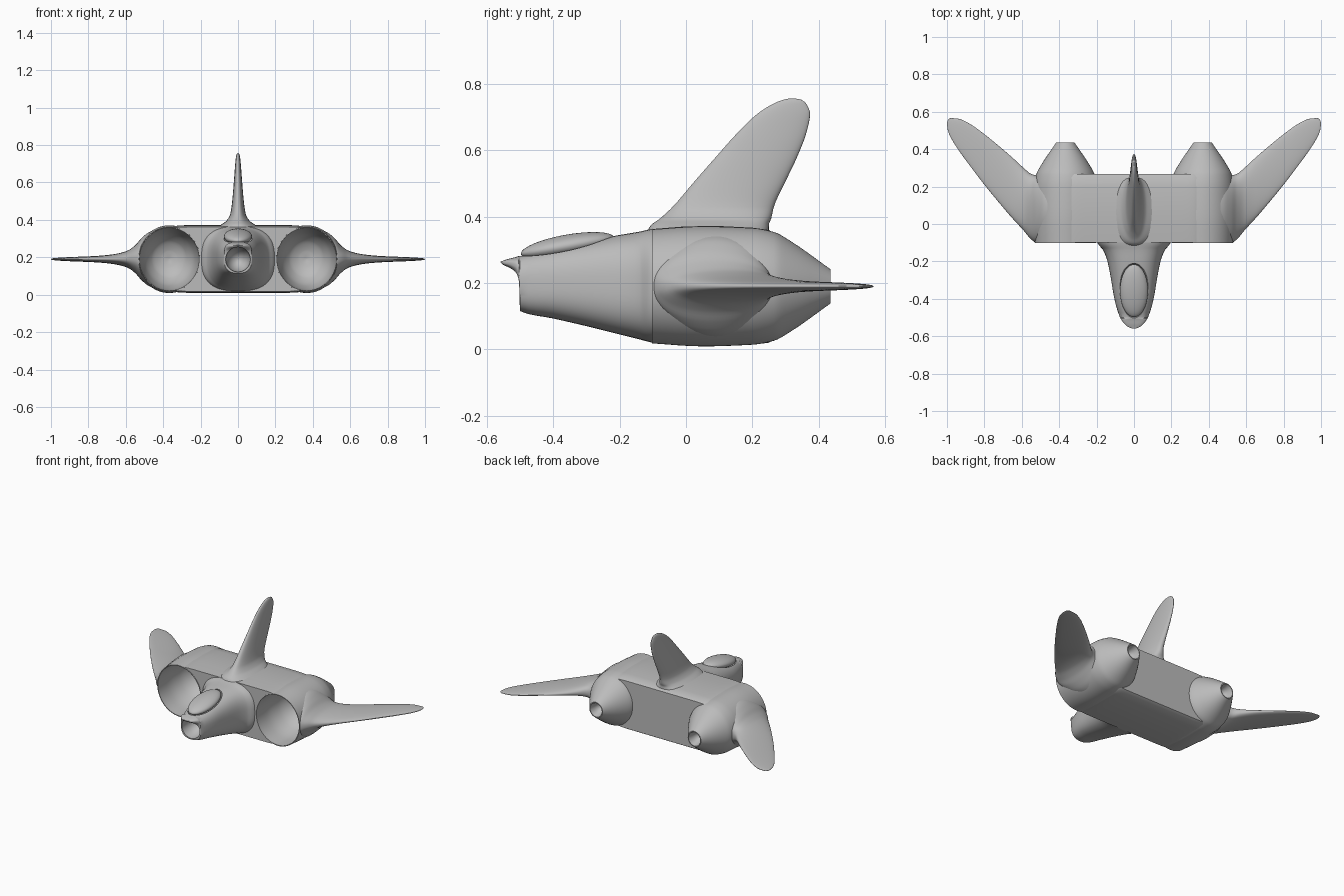
import bpy, bmesh, math
from mathutils import Matrix

cube = bpy.data.objects.get("Cube")
if cube:
    bpy.data.objects.remove(cube, do_unlink=True)

grey = bpy.data.materials.new("plain_grey")
grey.use_nodes = True
grey.diffuse_color = (0.5, 0.5, 0.5, 1)
grey.node_tree.nodes["Principled BSDF"].inputs["Base Color"].default_value = (0.5, 0.5, 0.5, 1)

MID_Z = 0.19
POD_X = 0.367


def power(v, p):
    return math.copysign(abs(v) ** p, v)


def circle(n=64):
    return [(math.cos(a), math.sin(a)) for a in (2 * math.pi * i / n for i in range(n))]


def smooth_rows(rows, steps=4):
    """Insert evenly blended rows with a monotone cubic through the stations."""
    def slope(i, k):
        if i in (0, len(rows) - 1):
            j = min(i, len(rows) - 2)
            return (rows[j + 1][k] - rows[j][k]) / (rows[j + 1][0] - rows[j][0])
        a = (rows[i][k] - rows[i - 1][k]) / (rows[i][0] - rows[i - 1][0])
        b = (rows[i + 1][k] - rows[i][k]) / (rows[i + 1][0] - rows[i][0])
        return 2 * a * b / (a + b) if a * b > 0 else 0
    out = []
    for i in range(len(rows) - 1):
        h = rows[i + 1][0] - rows[i][0]
        for s in range(steps):
            t = s / steps
            row = [rows[i][0] + h * t]
            for k in range(1, len(rows[0])):
                p, q = rows[i][k], rows[i + 1][k]
                row.append((2*t**3 - 3*t*t + 1) * p + (t**3 - 2*t*t + t) * h * slope(i, k)
                           + (3*t*t - 2*t**3) * q + (t**3 - t*t) * h * slope(i + 1, k))
            out.append(row)
    return out + [list(rows[-1])]


def skin(name, rings):
    """Closed skin through a list of equal rings."""
    bm = bmesh.new()
    loops = [[bm.verts.new(p) for p in ring] for ring in rings]
    n = len(loops[0])
    for a, b in zip(loops, loops[1:]):
        for i in range(n):
            j = (i + 1) % n
            bm.faces.new((a[i], a[j], b[j], b[i]))
    bm.faces.new(loops[0])
    bm.faces.new(loops[-1])
    bmesh.ops.recalc_face_normals(bm, faces=bm.faces)
    return to_object(name, bm)


def to_object(name, bm):
    mesh = bpy.data.meshes.new(name)
    bm.to_mesh(mesh)
    bm.free()
    mesh.materials.append(grey)
    ob = bpy.data.objects.new(name, mesh)
    bpy.context.collection.objects.link(ob)
    return ob


def lathe(name, profile, x, z, x_scale=1.0):
    """Round part along y from (y, radius) points."""
    return skin(name, [[(x + c * r * x_scale, y, z + s * r) for c, s in circle()]
                       for y, r in profile])


def hull(name, rows, corner):
    """Part along y from (y, bottom, top, half width) stations."""
    return skin(name, [[(w * power(c, corner), y, (lo + hi) / 2 + (hi - lo) / 2 * power(s, corner))
                        for c, s in circle()] for y, lo, hi, w in rows])


def blade_rings(rows):
    """(span, y, thickness) rings from (span, leading, trailing, half thickness)."""
    return [[(d, (a + b) / 2 + (b - a) / 2 * c, t * power(s, 0.85)) for c, s in circle()]
            for d, a, b, t in smooth_rows(rows)]


def ellipsoid(name, sx, sy, sz):
    bm = bmesh.new()
    place = (Matrix.Translation((0, -0.357, 0.312)) @ Matrix.Rotation(math.radians(10), 4, "X")
             @ Matrix.Diagonal((sx, sy, sz, 1)))
    bmesh.ops.create_uvsphere(bm, u_segments=48, v_segments=24, radius=1, matrix=place)
    return to_object(name, bm)


def mirror(ob):
    m = ob.modifiers.new("mirror", "MIRROR")
    m.use_mirror_merge = False
    return ob


def cut(ob, *cutters):
    for c in cutters:
        m = ob.modifiers.new("cut", "BOOLEAN")
        m.operation, m.solver, m.object = "DIFFERENCE", "EXACT", c


# Engine pods
pods = mirror(lathe("engine_pods", smooth_rows([
    (-0.102, 0.172), (0.05, 0.181), (0.2, 0.176), (0.265, 0.164),
    (0.31, 0.14), (0.435, 0.052)]), POD_X, MID_Z, 0.95))

# Wings with thick blended roots
wings = mirror(skin("wings", [[(d, y, MID_Z + t) for d, y, t in ring] for ring in blade_rings([
    (0.43, -0.09, 0.27, 0.163), (0.48, -0.095, 0.265, 0.142), (0.52, -0.1, 0.26, 0.108),
    (0.55, -0.082, 0.268, 0.074), (0.59, -0.035, 0.3, 0.046), (0.65, 0.03, 0.355, 0.029),
    (0.72, 0.112, 0.415, 0.02), (0.8, 0.21, 0.48, 0.015), (0.88, 0.315, 0.537, 0.012),
    (0.94, 0.398, 0.563, 0.009), (0.98, 0.463, 0.566, 0.006), (0.995, 0.5, 0.556, 0.004),
    (1.0, 0.53, 0.54, 0.001)])]))

# Tail fin with flared base
fin = skin("tail_fin", [[(t, y, d) for d, y, t in ring] for ring in blade_rings([
    (0.36, -0.115, 0.25, 0.115), (0.375, -0.105, 0.25, 0.09), (0.395, -0.078, 0.257, 0.062),
    (0.43, -0.04, 0.265, 0.042), (0.5, 0.02, 0.297, 0.031), (0.58, 0.09, 0.335, 0.024),
    (0.66, 0.162, 0.365, 0.018), (0.71, 0.215, 0.374, 0.014), (0.74, 0.262, 0.363, 0.01),
    (0.753, 0.295, 0.347, 0.006), (0.757, 0.315, 0.325, 0.001)])])

# Centre body between the pods
body = hull("centre_body", [
    (-0.1, 0.018, 0.363, 0.365), (0.0, 0.011, 0.371, 0.365), (0.1, 0.01, 0.372, 0.365),
    (0.2, 0.014, 0.367, 0.365), (0.25, 0.02, 0.36, 0.36), (0.266, 0.03, 0.35, 0.355)], 0.15)

# Nose with overhanging lip
nose = hull("nose", smooth_rows([
    (-0.559, 0.262, 0.265, 0.01), (-0.55, 0.254, 0.268, 0.032), (-0.535, 0.246, 0.273, 0.05),
    (-0.515, 0.23, 0.278, 0.066), (-0.505, 0.2, 0.281, 0.072), (-0.5, 0.115, 0.282, 0.075),
    (-0.4, 0.093, 0.305, 0.105), (-0.3, 0.07, 0.325, 0.122), (-0.2, 0.045, 0.345, 0.142),
    (-0.14, 0.03, 0.355, 0.165), (-0.11, 0.022, 0.362, 0.19), (-0.09, 0.018, 0.366, 0.2)]), 0.75)

# Canopy in a narrow groove
canopy = ellipsoid("canopy", 0.075, 0.143, 0.034)

# Cutters for the hollows
groove = ellipsoid("groove_cutter", 0.081, 0.15, 0.038)
intake = mirror(lathe("intake_cutter", [
    (-0.15, 0.168), (-0.1, 0.167)] + smooth_rows([
        (-0.09, 0.167), (0.0, 0.164), (0.1, 0.143), (0.17, 0.1), (0.2, 0.05), (0.21, 0.003)]),
    POD_X, MID_Z, 0.95))
nozzle = mirror(lathe("nozzle_cutter", [
    (0.46, 0.048), (0.435, 0.046), (0.4, 0.037), (0.37, 0.022), (0.36, 0.003)],
    POD_X, MID_Z, 0.95))
gun = lathe("nose_hole_cutter", [
    (-0.6, 0.066), (-0.5, 0.066), (-0.45, 0.06), (-0.41, 0.042), (-0.39, 0.02), (-0.385, 0.003)],
    0, MID_Z - 0.002)
cutters = (groove, intake, nozzle, gun)

cut(pods, intake, nozzle)
cut(wings, intake)
cut(body, intake)
cut(nose, gun, groove)

# Bake the cuts, then shade with sharp rims
for c in cutters:
    c.hide_render = True
parts = (pods, wings, fin, body, nose, canopy)
bpy.context.view_layer.update()
for ob in parts:
    bpy.ops.object.select_all(action="DESELECT")
    bpy.context.view_layer.objects.active = ob
    ob.select_set(True)
    for m in list(ob.modifiers):
        bpy.ops.object.modifier_apply(modifier=m.name)
    bpy.ops.object.shade_smooth_by_angle(angle=math.radians(40))
for c in cutters:
    bpy.data.objects.remove(c, do_unlink=True)
